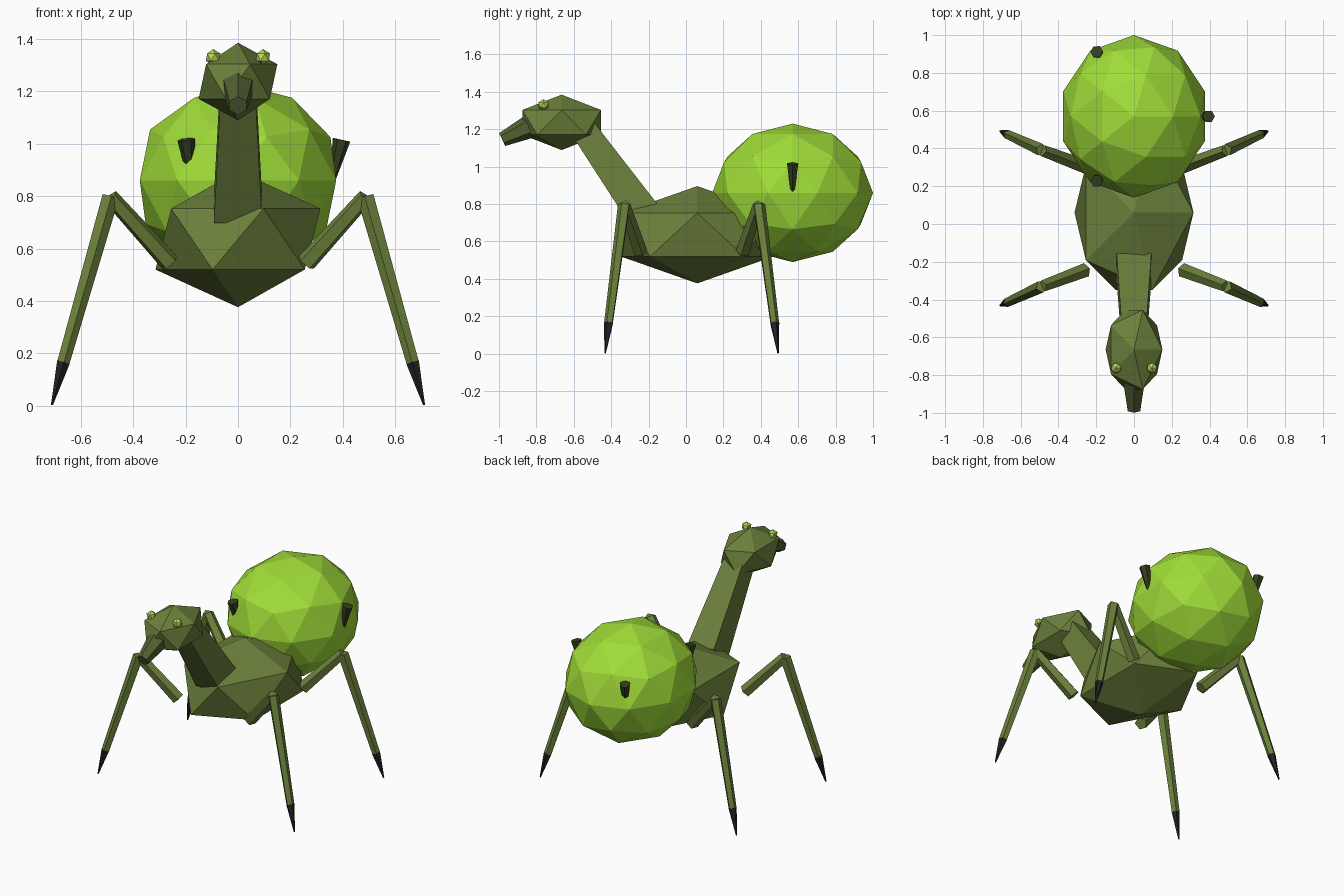
import bpy, bmesh, math
from mathutils import Matrix, Vector

cube = bpy.data.objects.get("Cube")
if cube:
    bpy.data.objects.remove(cube, do_unlink=True)


def material(name, rgb):
    m = bpy.data.materials.new(name)
    m.use_nodes = True
    m.diffuse_color = (*rgb, 1)
    m.node_tree.nodes["Principled BSDF"].inputs["Base Color"].default_value = (*rgb, 1)
    return m


olive = material("olive green", (0.15, 0.22, 0.045))
dark_olive = material("dark olive", (0.085, 0.12, 0.03))
lime = material("lime green", (0.35, 0.72, 0.04))
eye_green = material("pale lime", (0.47, 0.69, 0.1))
thorn_green = material("deep green", (0.035, 0.05, 0.014))
black = material("claw black", (0.015, 0.015, 0.018))


def finish(name, bm, mat):
    mesh = bpy.data.meshes.new(name)
    bm.to_mesh(mesh)
    bm.free()
    mesh.materials.append(mat)
    obj = bpy.data.objects.new(name, mesh)
    bpy.context.collection.objects.link(obj)
    return obj


def ball(name, centre, size, detail, mat):
    """Faceted ellipsoid."""
    bm = bmesh.new()
    place = Matrix.Translation(centre) @ Matrix.Diagonal((*size, 1))
    bmesh.ops.create_icosphere(bm, subdivisions=detail, radius=1, matrix=place)
    return finish(name, bm, mat)


def limb(name, start, end, r1, r2, sides, mat, roll=0):
    """Tapered prism between two points."""
    a, b = Vector(start), Vector(end)
    d = (b - a).normalized()
    side = d.cross(Vector((0, 0, 1))).normalized()
    up = side.cross(d)
    turn = Matrix((side, up, -d)).transposed()
    if turn.determinant() < 0:
        turn = Matrix((side, up, d)).transposed()
        r1, r2 = r1, r2
    else:
        r1, r2 = r2, r1
    place = (Matrix.Translation((a + b) / 2) @ turn.to_4x4()
             @ Matrix.Rotation(roll, 4, 'Z'))
    bm = bmesh.new()
    bmesh.ops.create_cone(bm, cap_ends=True, segments=sides, radius1=r1,
                          radius2=r2, depth=(b - a).length, matrix=place)
    return finish(name, bm, mat)


# Body, abdomen and head
ball("body", (0, 0.06, 0.636), (0.352, 0.48, 0.26), 1, olive)
ball("abdomen", (0, 0.57, 0.86), (0.394, 0.43, 0.37), 2, lime)
ball("head", (0, -0.665, 1.237), (0.168, 0.247, 0.148), 1, olive)

# Neck and snout
limb("neck", (0, -0.23, 0.75), (0, -0.56, 1.215), 0.13, 0.095, 4, olive, math.pi / 4)
limb("snout", (0, -0.75, 1.255), (0, -0.983, 1.145), 0.078, 0.038, 6, dark_olive)

# Paired parts: eyes and four jointed legs
for side, s in (("left", 1), ("right", -1)):
    ball(side + "_eye", (s * 0.095, -0.762, 1.33), (0.031,) * 3, 1, eye_green)
    for place, f in (("front", -1), ("rear", 1)):
        def at(x, y, z):
            return (s * x, 0.03 + f * y, z)
        hip, knee = at(0.26, 0.275, 0.545), at(0.487, 0.36, 0.797)
        ankle, toe = at(0.667, 0.443, 0.165), at(0.71, 0.462, 0.003)
        label = f"{place}_{side}_"
        limb(label + "thigh", hip, knee, 0.039, 0.032, 5, olive)
        limb(label + "shin", knee, ankle, 0.034, 0.025, 5, olive)
        limb(label + "claw", ankle, toe, 0.026, 0.004, 5, black)

# Thorns spaced evenly round the abdomen
for i in range(3):
    angle = math.tau * i / 3
    c, s = math.cos(angle), math.sin(angle)
    limb(f"thorn_{i + 1}", (0.395 * c, 0.57 + 0.395 * s, 1.015),
         (0.347 * c, 0.57 + 0.347 * s, 0.8), 0.034, 0.002, 6, thorn_green)
